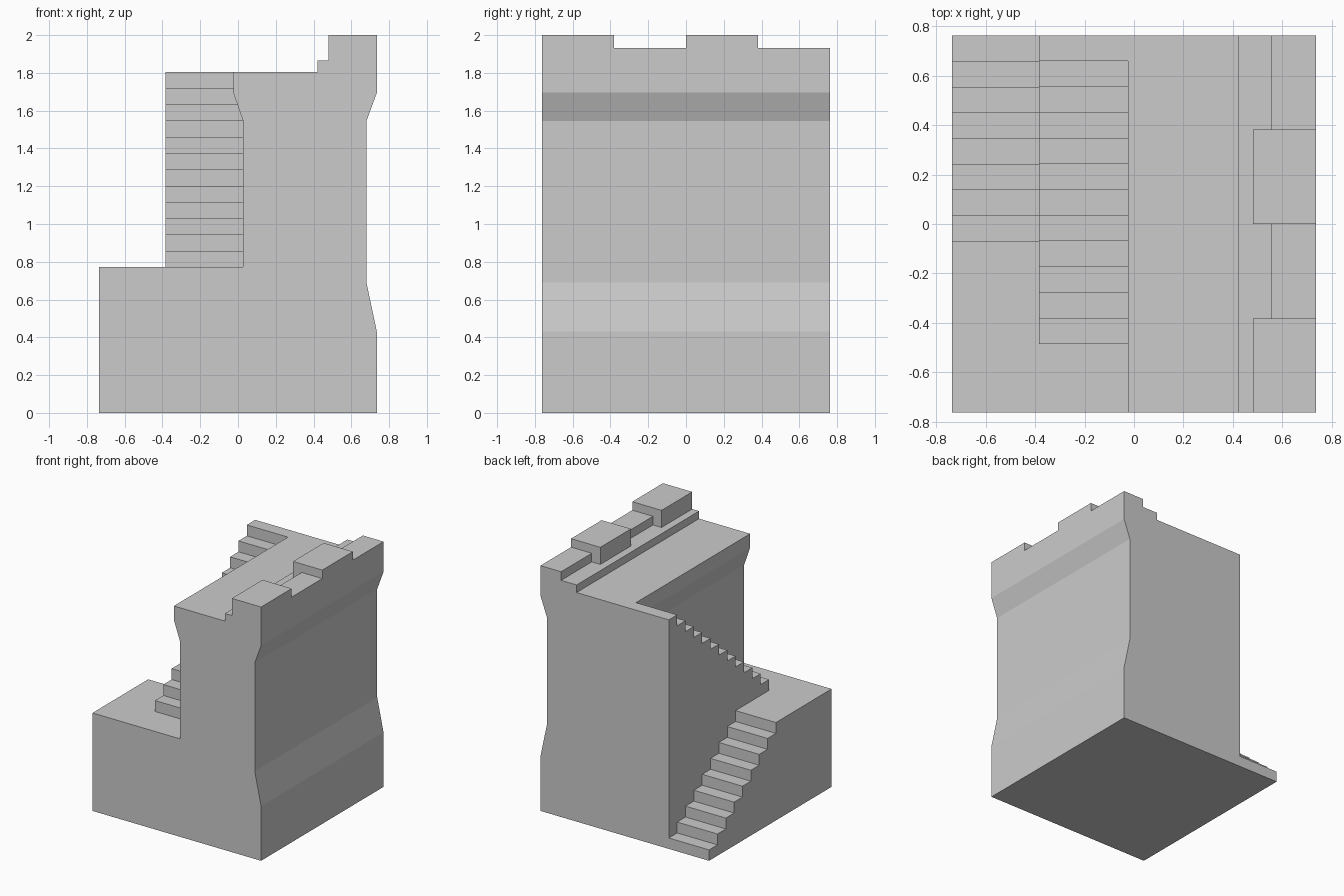
import bpy, bmesh

if "Cube" in bpy.data.objects:
    bpy.data.objects.remove(bpy.data.objects["Cube"])

X, Y = 0.735, 0.7625          # half width and half depth
DECK, PLAT = 1.805, 0.772     # walkway and landing heights
RUN = 0.104                   # stair tread depth


def extrude(name, profile, axis, a, b):
    """Prism from a 2D profile: axis 'y' takes (x, z), axis 'x' takes (y, z)."""
    bm = bmesh.new()
    pts = [(u, a, v) if axis == 'y' else (a, u, v) for u, v in profile]
    face = bm.faces.new([bm.verts.new(p) for p in pts])
    moved = bmesh.ops.extrude_face_region(bm, geom=[face])['geom']
    shift = (0, b - a, 0) if axis == 'y' else (b - a, 0, 0)
    bmesh.ops.translate(bm, vec=shift,
                        verts=[g for g in moved if isinstance(g, bmesh.types.BMVert)])
    bmesh.ops.recalc_face_normals(bm, faces=bm.faces)
    me = bpy.data.meshes.new(name)
    bm.to_mesh(me)
    bm.free()
    ob = bpy.data.objects.new(name, me)
    bpy.context.collection.objects.link(ob)
    return ob


def stair_profile(base, rise, count, back):
    """Steps climbing from height base; back is the direction of climb in y."""
    y = Y if back < 0 else Y - count * RUN
    pts = [(back * -Y, 0), (back * -Y, base)]
    if back > 0:
        pts.append((y, base))
    for i in range(count):
        pts.append((y, base + (i + 1) * rise))
        y += back * RUN
        pts.append((y, base + (i + 1) * rise))
    if back < 0:
        pts = [(Y, 0)] + pts[2:] + [(-Y, PLAT)]
    dedup = [p for i, p in enumerate(pts)
             if i == 0 or abs(p[0] - pts[i - 1][0]) + abs(p[1] - pts[i - 1][1]) > 1e-6]
    return dedup + [(back * Y, 0)]


# Wall section with flared foot and head, walkway and low parapet
wall = extrude("castle_wall", [
    (-0.025, 0), (X, 0), (X, 0.43), (0.68, 0.69), (0.68, 1.545), (X, 1.695),
    (X, 1.933), (0.555, 1.933), (0.555, 1.865), (0.42, 1.865), (0.42, DECK),
    (-0.025, DECK), (-0.025, 1.695), (0.027, 1.545), (0.027, 0.69), (-0.025, 0.43)],
    'y', -Y, Y)

parts = []
# Merlons on the parapet
for i in (0, 2):
    y0 = -Y + i * Y / 2
    parts.append(extrude("merlon", [(0.48, 1.865), (X, 1.865), (X, 2), (0.48, 2)],
                         'y', y0, y0 + Y / 2))

# Upper flight against the wall, standing on the landing
upper = stair_profile(PLAT, (DECK - PLAT) / 12, 12, 1)
parts.append(extrude("upper_stairs", upper, 'x', -0.384, 0.2))

# Lower flight descending to the ground at the back, with the landing
rise = PLAT / 9
lower = [(-Y, 0), (Y, 0)]
for i in range(8):
    lower += [(Y - i * RUN, (i + 1) * rise), (Y - (i + 1) * RUN, (i + 1) * rise)]
lower += [(Y - 8 * RUN, PLAT), (-Y, PLAT)]
parts.append(extrude("lower_stairs", lower, 'x', -X, -0.384))

# Fuse everything into one solid
for p in parts:
    m = wall.modifiers.new("fuse", 'BOOLEAN')
    m.operation, m.solver, m.object = 'UNION', 'EXACT', p
bpy.context.view_layer.update()
dg = bpy.context.evaluated_depsgraph_get()
fused = bpy.data.meshes.new_from_object(wall.evaluated_get(dg))
wall.modifiers.clear()
wall.data = fused
for p in parts:
    bpy.data.objects.remove(p)
